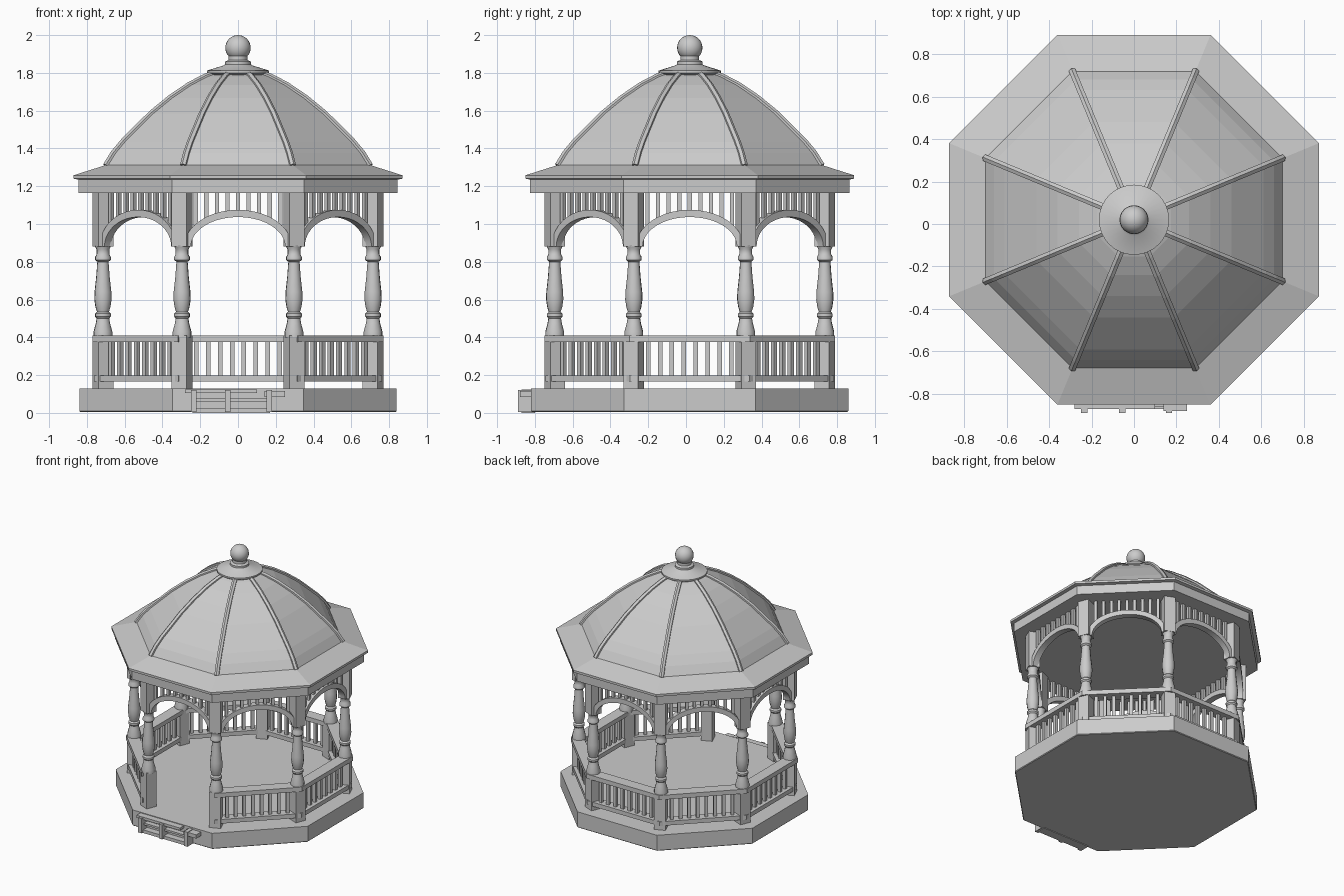
import bpy, bmesh
from math import cos, sin, tan, pi, radians, sqrt
from mathutils import Matrix, Vector

if "Cube" in bpy.data.objects:
    bpy.data.objects.remove(bpy.data.objects["Cube"])

CY = 0.02                      # centre of the octagon in y
A8 = pi / 8
K = 1 / cos(A8)                # apothem to corner radius
CENTRE = Matrix.Translation((0, CY, 0))


def finish(name, bm, smooth=False):
    bmesh.ops.recalc_face_normals(bm, faces=bm.faces)
    me = bpy.data.meshes.new(name)
    bm.to_mesh(me)
    bm.free()
    ob = bpy.data.objects.new(name, me)
    bpy.context.collection.objects.link(ob)
    if smooth:
        bpy.ops.object.select_all(action='DESELECT')
        ob.select_set(True)
        bpy.context.view_layer.objects.active = ob
        bpy.ops.object.shade_smooth_by_angle(angle=radians(35))
    return ob


def lathe(bm, profile, n, mat, scale=1.0, phase=0.0):
    rings = []
    for r, z in profile:
        rings.append([bm.verts.new(mat @ Vector((r * scale * cos(phase + 2 * pi * i / n),
                                                 r * scale * sin(phase + 2 * pi * i / n), z)))
                      for i in range(n)])
    for a, b in zip(rings, rings[1:]):
        for i in range(n):
            j = (i + 1) % n
            bm.faces.new((a[i], a[j], b[j], b[i]))
    bm.faces.new(rings[0])
    bm.faces.new(rings[-1])


def octagon(name, profile):
    bm = bmesh.new()
    lathe(bm, profile, 8, CENTRE, K, A8)
    return finish(name, bm)


def box(bm, lo, hi, mat=Matrix()):
    lo, hi = Vector(lo), Vector(hi)
    m = mat @ Matrix.Translation((lo + hi) / 2) @ Matrix.Diagonal((*(hi - lo), 1))
    bmesh.ops.create_cube(bm, size=1, matrix=m)


def sweep(bm, sections, mat):
    rows = [[bm.verts.new(mat @ Vector(p)) for p in s] for s in sections]
    n = len(rows[0])
    for a, b in zip(rows, rows[1:]):
        for i in range(n):
            bm.faces.new((a[i], a[(i + 1) % n], b[(i + 1) % n], b[i]))
    bm.faces.new(rows[0])
    bm.faces.new(rows[-1])


def side(k):                   # local frame of side k, side 0 faces -y
    return CENTRE @ Matrix.Rotation(k * pi / 4, 4, 'Z')


def corner(k):                 # local frame of corner k, +x points outward
    return CENTRE @ Matrix.Rotation(k * pi / 4 + A8, 4, 'Z')


# floor platform
octagon("floor_platform", [(0.835, 0.005), (0.84, 0.01), (0.84, 0.13)])

# front step: slab, bottom board, middle board and brackets
bm = bmesh.new()
box(bm, (-0.28, -0.87, 0.105), (0.10, -0.80, 0.125))
box(bm, (-0.24, -0.87, 0.0), (0.17, -0.80, 0.025))
box(bm, (-0.24, -0.86, 0.06), (0.17, -0.80, 0.075))
for x in (-0.25, -0.07, 0.15):
    box(bm, (x, -0.89, 0.005), (x + 0.03, -0.80, 0.12))
box(bm, (0.14, -0.88, 0.085), (0.25, -0.80, 0.115))
finish("front_step", bm)

# eave and ceiling
octagon("roof_eave", [(0.845, 1.165), (0.845, 1.235), (0.87, 1.24), (0.87, 1.258), (0.70, 1.312)])

# dome
dome = [(0.70, 1.31), (0.66, 1.375), (0.61, 1.435), (0.545, 1.50), (0.46, 1.585),
        (0.36, 1.667), (0.26, 1.735), (0.174, 1.78), (0.12, 1.80)]
octagon("dome_roof", [(0.70, 1.29)] + dome)

# dome ribs along the corners
bm = bmesh.new()
for k in range(8):
    secs = []
    for i, (a, z) in enumerate(dome):
        p, q = dome[max(i - 1, 0)], dome[min(i + 1, len(dome) - 1)]
        d = Vector(((q[0] - p[0]) * K, 0, q[1] - p[1])).normalized()
        nrm = Vector((d.z, 0, -d.x))
        c = Vector((a * K, 0, z))
        w = Vector((0, 0.016, 0))
        secs.append([c - nrm * 0.02 - w, c + nrm * 0.007 - w, c + nrm * 0.016,
                     c + nrm * 0.007 + w, c - nrm * 0.02 + w])
    sweep(bm, secs, corner(k))
finish("dome_ribs", bm)

# cap and finial
bm = bmesh.new()
lathe(bm, [(0.15, 1.79), (0.165, 1.80), (0.165, 1.812), (0.075, 1.84), (0.068, 1.845),
           (0.068, 1.86), (0.05, 1.868), (0.05, 1.90)], 32, CENTRE)
finish("roof_cap", bm, True)
bm = bmesh.new()
bmesh.ops.create_uvsphere(bm, u_segments=24, v_segments=16, radius=0.067,
                          matrix=Matrix.Translation((0, CY, 1.933)))
finish("finial_ball", bm, True)

# corner posts: square blocks with a turned shaft between
R = 0.774
shaft = [(0.05, 0.40), (0.05, 0.43), (0.038, 0.475), (0.034, 0.50), (0.042, 0.51), (0.042, 0.525),
         (0.032, 0.535), (0.04, 0.56), (0.046, 0.60), (0.045, 0.64), (0.036, 0.72), (0.03, 0.80),
         (0.042, 0.81), (0.042, 0.825), (0.034, 0.84), (0.034, 0.865), (0.044, 0.885)]
blocks, shafts = bmesh.new(), bmesh.new()
for k in range(8):
    m = corner(k) @ Matrix.Translation((R, 0, 0))
    box(blocks, (-0.042, -0.042, 0.13), (0.042, 0.042, 0.41), m)
    box(blocks, (-0.042, -0.042, 0.88), (0.042, 0.042, 1.17), m)
    lathe(shafts, shaft, 12, m)
finish("post_blocks", blocks)
finish("post_shafts", shafts, True)

# arches and hanging spindles on every side
D = 0.725                      # side distance of the arches and railings
arches, spindles = bmesh.new(), bmesh.new()
for k in range(8):
    secs = []
    for i in range(21):
        t = pi * i / 20
        c, s = cos(t), sin(t)
        xi, zi, xo, zo = 0.25 * c, 0.88 + 0.157 * s, 0.285 * c, 0.88 + 0.195 * s
        secs.append([(xi, -D - 0.025, zi), (xo, -D - 0.025, zo),
                     (xo, -D + 0.025, zo), (xi, -D + 0.025, zi)])
    sweep(arches, secs, side(k))
    for i in range(-4, 5):
        x = i * 0.056
        z = 0.87 + 0.195 * sqrt(1 - (x / 0.285) ** 2)
        box(spindles, (x - 0.011, -D - 0.011, z), (x + 0.011, -D + 0.011, 1.17), side(k))
finish("arches", arches, True)
finish("hanging_spindles", spindles)

# railings on every side but the open front
rails, balusters = bmesh.new(), bmesh.new()
for k in range(1, 8):
    for z0, z1, h in ((0.165, 0.198, 0.038), (0.375, 0.41, 0.045)):
        o, n = D + h, D - h
        wo, wi = o * tan(A8), n * tan(A8)
        sweep(rails, [[(-wo, -o, z), (wo, -o, z), (wi, -n, z), (-wi, -n, z)]
                      for z in (z0, z1)], side(k))
    for i in range(8):
        x = (i - 3.5) * 0.063
        box(balusters, (x - 0.012, -D - 0.012, 0.19), (x + 0.012, -D + 0.012, 0.38), side(k))
finish("railings", rails)
finish("balusters", balusters)
